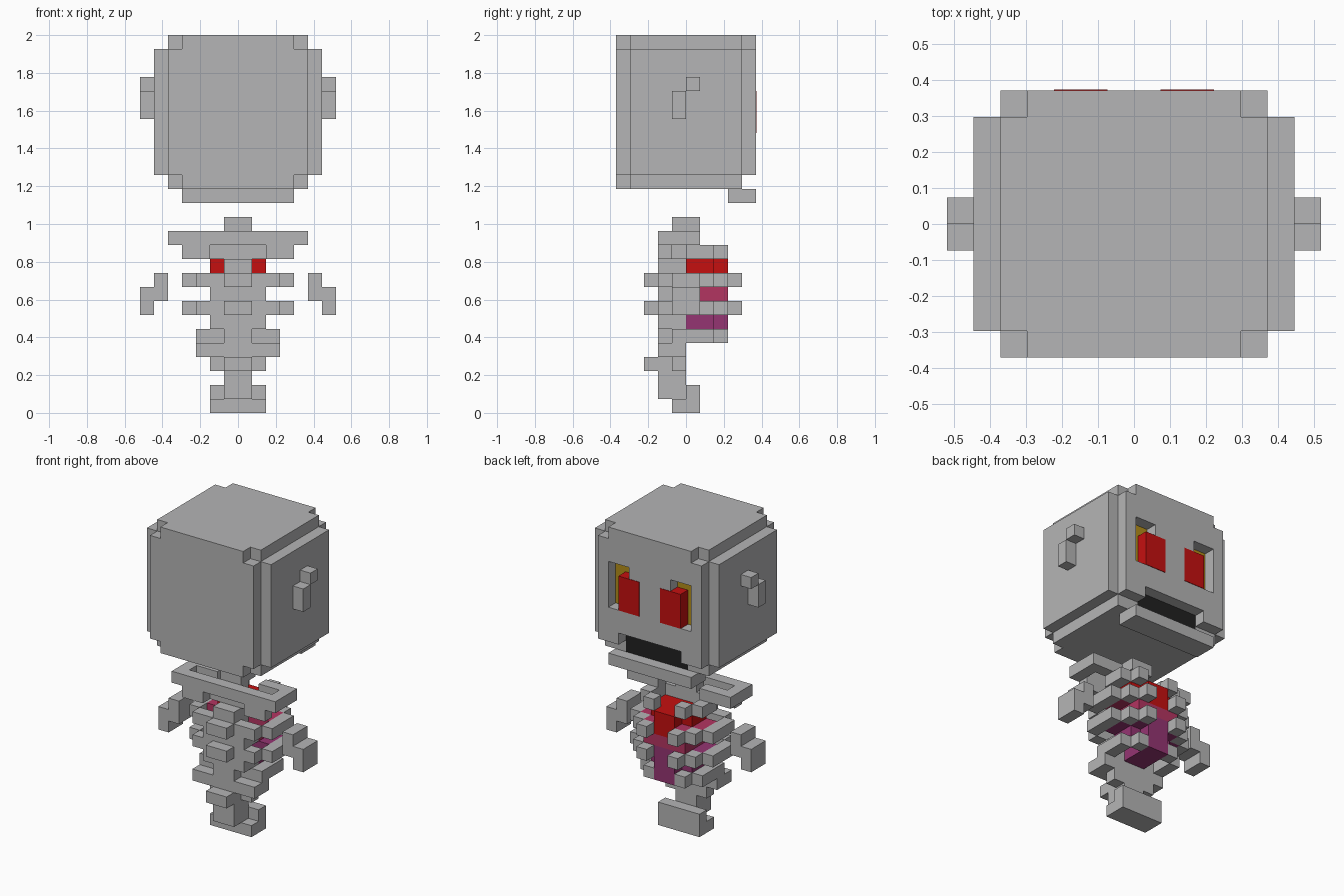
import bpy, bmesh, math

if "Cube" in bpy.data.objects:
    bpy.data.objects.remove(bpy.data.objects["Cube"])

U = 2 / 27  # edge of one cube; the figure is 27 cubes tall


def material(name, rgb):
    m = bpy.data.materials.new(name)
    m.diffuse_color = (*rgb, 1)
    m.use_nodes = True
    m.node_tree.nodes["Principled BSDF"].inputs["Base Color"].default_value = m.diffuse_color
    return m


BONE = material("bone grey", (0.46, 0.46, 0.465))
RED = material("red", (0.56, 0.005, 0.005))
PINK = material("raspberry", (0.45, 0.035, 0.12))
PURPLE = material("plum", (0.30, 0.035, 0.17))
YELLOW = material("dark yellow", (0.45, 0.27, 0.01))
BLACK = material("black", (0.015, 0.015, 0.015))


def cells(boxes, mirror):
    """Cube cells filled by boxes (x0, x1, y0, y1, z0, z1)."""
    out = set()
    for x0, x1, y0, y1, z0, z1 in boxes:
        for x in range(x0, x1):
            for y in range(y0, y1):
                for z in range(z0, z1):
                    out.add((x, y, z))
                    if mirror:
                        out.add((-x - 1, y, z))
    return out


def part(name, mat, boxes, mirror=False, cuts=()):
    """Closed shell around the filled cells, with flat areas merged."""
    solid = cells(boxes, mirror) - cells(cuts, True)
    bm = bmesh.new()
    verts = {}

    def vert(p):
        if p not in verts:
            verts[p] = bm.verts.new([c * U for c in p])
        return verts[p]

    for c in solid:
        for axis in range(3):
            for side in (0, 1):
                n = list(c)
                n[axis] += 2 * side - 1
                if tuple(n) in solid:
                    continue
                a, b = (axis + 1) % 3, (axis + 2) % 3
                ring = []
                for da, db in ((0, 0), (1, 0), (1, 1), (0, 1)):
                    p = list(c)
                    p[axis] += side
                    p[a] += da
                    p[b] += db
                    ring.append(vert(tuple(p)))
                bm.faces.new(ring if side else ring[::-1])
    bmesh.ops.dissolve_limit(bm, angle_limit=math.radians(1),
                             verts=bm.verts[:], edges=bm.edges[:])
    me = bpy.data.meshes.new(name)
    bm.to_mesh(me)
    bm.free()
    me.materials.append(mat)
    ob = bpy.data.objects.new(name, me)
    bpy.context.collection.objects.link(ob)
    return ob


# Skull with stepped edges, eye sockets and mouth opening
part("skull", BONE, [
    (-5, 5, -5, 5, 17, 26), (-6, 6, -4, 4, 17, 26),
    (-5, 5, -4, 4, 26, 27), (-4, 4, -5, 5, 26, 27),
    (-5, 5, -4, 4, 16, 17), (-4, 4, -5, -4, 16, 17)],
    cuts=[(2, 4, 3, 5, 20, 24), (0, 3, 3, 5, 16, 18)])
part("jaw", BONE, [(-4, 4, 3, 5, 15, 16)])
part("mouth", BLACK, [(-3, 3, 3, 4, 16, 18)])
part("socket_lining", YELLOW, [(2, 4, 3, 4, 20, 24)], True)
eyes = part("eyes", RED, [(1, 3, 4, 5, 20, 23)], True)
eyes.location.y = 0.003
part("ears", BONE, [(6, 7, 0, 1, 23, 24), (6, 7, -1, 0, 21, 23)], True)

# Spine with rear bumps, neck and curled foot
part("neck", BONE, [(-1, 1, -1, 1, 13, 14)])
part("spine", BONE, [
    (-1, 1, -2, 0, 1, 11), (-2, 2, -1, 0, 11, 12), (-1, 1, -2, 0, 12, 13)]
    + [(-1, 1, -3, -2, z, z + 1) for z in (3, 7, 9)])
part("foot", BONE, [(-2, 2, -1, 1, 0, 1), (-2, 2, 0, 1, 1, 2)])

# Shoulder beam, blades and collar bones
part("shoulders", BONE, [
    (0, 5, -2, -1, 12, 13), (2, 4, -2, -1, 11, 12),
    (4, 5, -1, 1, 12, 13), (2, 4, 0, 1, 12, 13)], True)
part("arms", BONE, [(5, 6, -1, 1, 8, 10), (6, 7, -1, 1, 7, 9)], True)

# Ribs curling round to the chest
part("top_ribs", BONE, [(2, 3, 0, 2, 11, 12), (1, 2, 2, 3, 11, 12)], True)
for name, z in (("upper_ribs", 9), ("lower_ribs", 7)):
    part(name, BONE, [
        (1, 3, -2, -1, z, z + 1), (3, 4, -1, 2, z, z + 1),
        (2, 3, 2, 3, z, z + 1), (1, 2, 3, 4, z, z + 1)], True)
part("rib_links", BONE, [(1, 2, -2, 0, 8, 9), (1, 2, -2, 0, 6, 7)], True)
part("floating_ribs", BONE, [
    (1, 3, -1, 0, 5, 6), (2, 3, 0, 2, 5, 6), (1, 2, 2, 3, 5, 6)], True)
part("pelvis", BONE, [(1, 3, -2, 0, 4, 5), (1, 2, -1, 0, 3, 4)], True)

# Organs inside the rib cage
part("heart", RED, [(-2, 2, 0, 2, 10, 11), (-1, 1, 2, 3, 9, 11)])
part("lungs", PINK, [
    (-3, 3, 0, 2, 9, 10), (-2, 2, 0, 3, 8, 9), (1, 2, 2, 3, 9, 10),
    (-2, -1, 2, 3, 9, 10)])
part("belly", PURPLE, [
    (-3, 3, 0, 2, 7, 8), (-2, 2, 2, 3, 7, 8), (-2, 2, 0, 2, 6, 7),
    (-1, 1, 2, 3, 6, 7), (-1, 1, 0, 3, 5, 6)])
